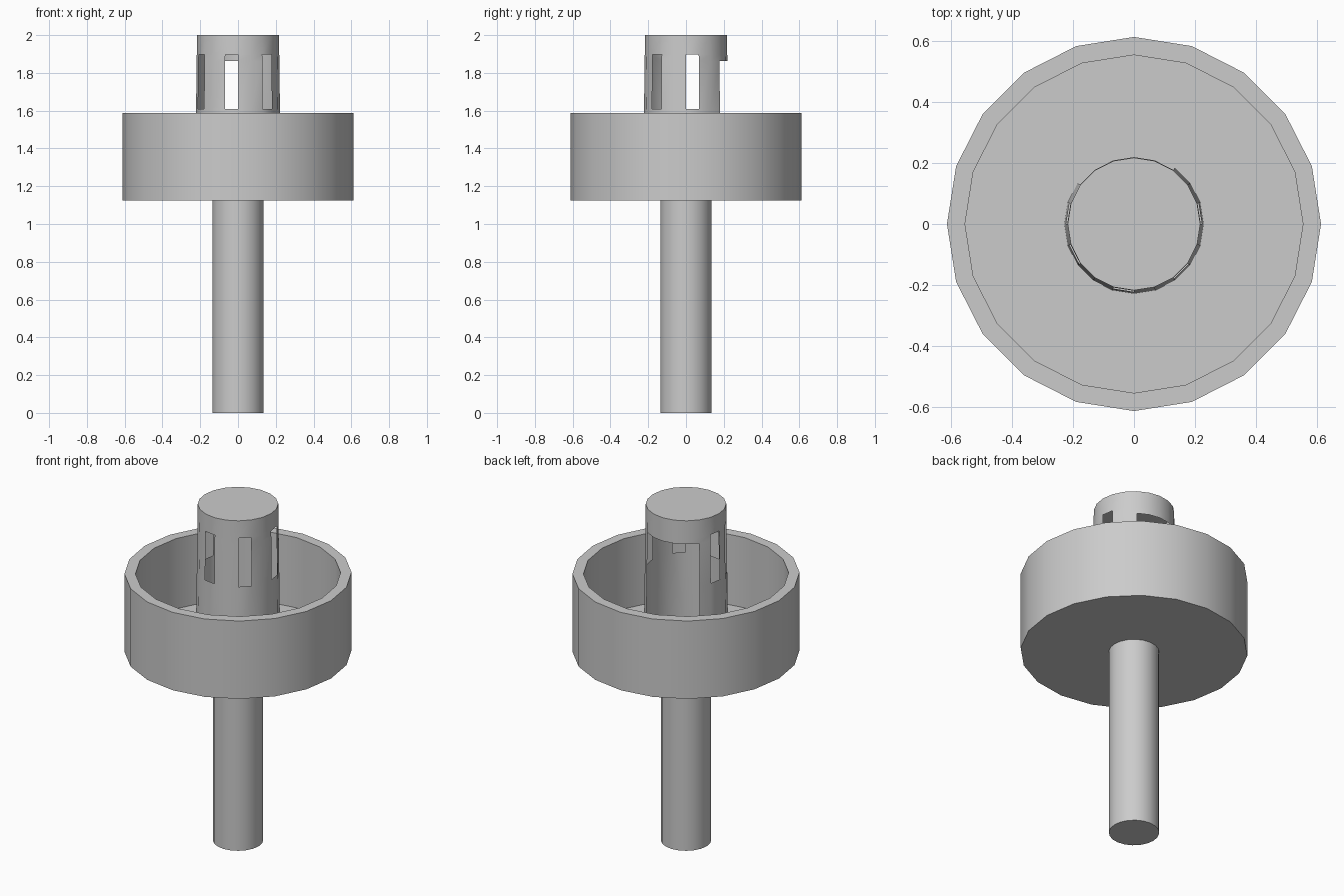
import bpy, bmesh, math

if "Cube" in bpy.data.objects:
    bpy.data.objects.remove(bpy.data.objects["Cube"])

SIDES = 20


def lathe(name, profile, skip=lambda band, side: False, cap_start=True, cap_end=True):
    """Revolve (radius, z) rings around z; skip() leaves faces open."""
    bm = bmesh.new()
    rings = []
    for r, z in profile:
        rings.append([bm.verts.new((r * math.cos(2 * math.pi * i / SIDES),
                                    r * math.sin(2 * math.pi * i / SIDES), z))
                      for i in range(SIDES)])
    for b in range(len(rings) - 1):
        lo, hi = rings[b], rings[b + 1]
        for i in range(SIDES):
            if not skip(b, i):
                j = (i + 1) % SIDES
                bm.faces.new((lo[i], lo[j], hi[j], hi[i]))
    if cap_start:
        bm.faces.new(rings[0][::-1])
    if cap_end:
        bm.faces.new(rings[-1])
    loose = [v for v in bm.verts if not v.link_faces]
    bmesh.ops.delete(bm, geom=loose, context='VERTS')
    mesh = bpy.data.meshes.new(name)
    bm.to_mesh(mesh)
    bm.free()
    obj = bpy.data.objects.new(name, mesh)
    bpy.context.collection.objects.link(obj)
    bpy.ops.object.select_all(action='DESELECT')
    obj.select_set(True)
    bpy.context.view_layer.objects.active = obj
    bpy.ops.object.shade_smooth_by_angle(angle=math.radians(30))
    return obj


# Supporting stem
lathe("stem", [(0.136, 0.0), (0.136, 1.125)])

# Open cup: outer wall, rim, inner wall, floor
FLOOR = 1.17
lathe("cup", [(0.612, 1.125), (0.612, 1.588), (0.553, 1.588), (0.553, FLOOR)])

# Thin-walled slotted turret with a wide opening at the back
SLOTS = {0, 9, 11, 14, 17}
OPENING = range(3, 8)
LEVELS = [FLOOR, 1.61, 1.862, 1.897, 2.0]


def turret_gap(band, side):
    return (band in (1, 2) and side in SLOTS) or (band < 2 and side in OPENING)


lathe("turret", [(0.217 + 0.013 * (2.0 - z), z) for z in LEVELS],
      skip=turret_gap, cap_start=False)
